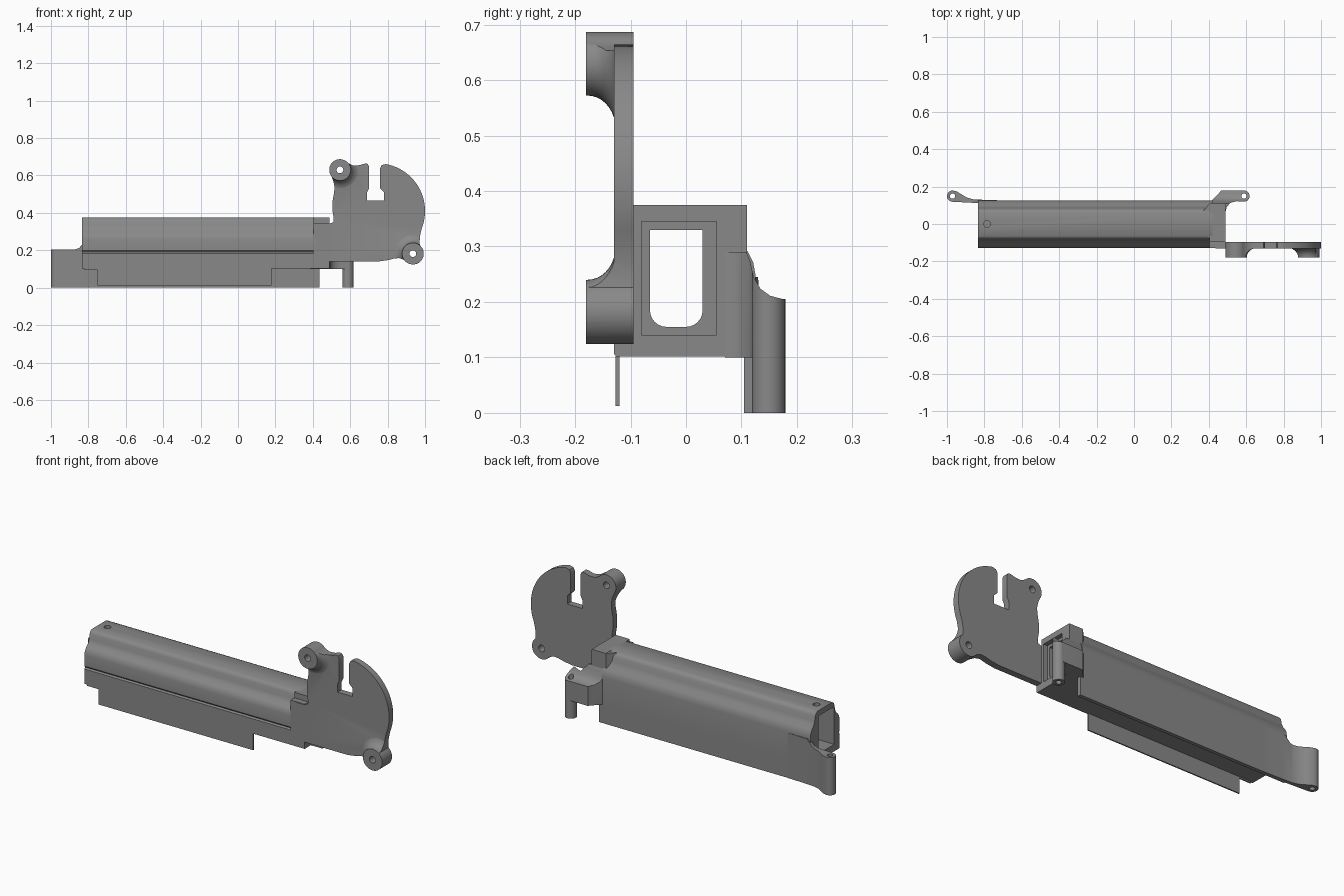
import bpy, bmesh, math
from math import radians, cos, sin

grey = bpy.data.materials.new("mid_grey")
grey.diffuse_color = (0.25, 0.25, 0.25, 1)


def finish(name, bm):
    bmesh.ops.recalc_face_normals(bm, faces=bm.faces)
    me = bpy.data.meshes.new(name)
    bm.to_mesh(me)
    bm.free()
    ob = bpy.data.objects.new(name, me)
    bpy.context.collection.objects.link(ob)
    me.materials.append(grey)
    return ob


def place(axis, a, b, t):
    return {"x": (t, a, b), "y": (a, t, b), "z": (a, b, t)}[axis]


def prism(name, pts, axis, lo, hi):
    """Extrude a closed outline along one axis."""
    bm = bmesh.new()
    r0, r1 = [[bm.verts.new(place(axis, a, b, t)) for a, b in pts] for t in (lo, hi)]
    n = len(pts)
    bm.faces.new(r0)
    bm.faces.new(r1)
    for i in range(n):
        j = (i + 1) % n
        bm.faces.new((r0[i], r0[j], r1[j], r1[i]))
    return finish(name, bm)


def arc(cx, cy, r, a0, a1, n=14):
    return [(cx + r * cos(radians(a0 + (a1 - a0) * i / n)),
             cy + r * sin(radians(a0 + (a1 - a0) * i / n))) for i in range(n + 1)]


def rect(a0, a1, b0, b1):
    return [(a0, b0), (a1, b0), (a1, b1), (a0, b1)]


def rod(name, cx, cy, r, axis, lo, hi):
    return prism(name, arc(cx, cy, r, 0, 360, 32)[:-1], axis, lo, hi)


def boolean(ob, other, op):
    bpy.context.view_layer.objects.active = ob
    m = ob.modifiers.new("bool", "BOOLEAN")
    m.operation, m.object, m.solver = op, other, "EXACT"
    bpy.ops.object.modifier_apply(modifier=m.name)
    bpy.data.objects.remove(other, do_unlink=True)


def flared_boss(cx, cz):
    """Round boss along y that flares out into the plate."""
    prof = [(0.058, -0.18)]
    prof += [(0.058 + 0.06 * (1 - cos(radians(a))), -0.177 + 0.05 * sin(radians(a)))
             for a in range(0, 91, 10)]
    prof.append((0.118, -0.11))
    bm = bmesh.new()
    n = 40
    rings = [[bm.verts.new((cx + r * cos(math.tau * i / n), y, cz + r * sin(math.tau * i / n)))
              for i in range(n)] for r, y in prof]
    bm.faces.new(rings[0])
    bm.faces.new(rings[-1])
    for p, q in zip(rings, rings[1:]):
        for i in range(n):
            j = (i + 1) % n
            bm.faces.new((p[i], p[j], q[j], q[i]))
    return finish("boss", bm)


# Long housing with rolled shoulders
section = [(-0.127, 0.102), (-0.127, 0.182), (-0.121, 0.19), (-0.127, 0.198), (-0.127, 0.26),
           (-0.122, 0.28), (-0.112, 0.295), (-0.095, 0.31), (-0.087, 0.33), (-0.082, 0.355),
           (-0.075, 0.369), (-0.065, 0.375), (0.06, 0.375), (0.073, 0.369), (0.082, 0.355),
           (0.087, 0.33), (0.097, 0.308), (0.112, 0.29), (0.121, 0.272), (0.125, 0.25),
           (0.125, 0.102)]
housing = prism("housing", section, "x", -0.835, 0.42)
boolean(housing, prism("cut", rect(-0.08, 0.055, 0.14, 0.345), "x", -0.9, 0.5), "DIFFERENCE")
boolean(housing, rod("cut", -0.785, 0, 0.018, "z", 0.3, 0.4), "DIFFERENCE")

# Square end collar with a ledge on the front and a rounded window
collar = prism("end_collar", [(-0.127, 0.102), (0.11, 0.102), (0.11, 0.375), (-0.095, 0.375),
                              (-0.095, 0.345), (-0.127, 0.345)], "x", 0.405, 0.49)
boolean(collar, prism("cut", rect(-0.08, 0.055, 0.14, 0.345), "x", 0.465, 0.52), "DIFFERENCE")
window = (arc(-0.035, 0.185, 0.03, 180, 270, 6) + arc(0, 0.185, 0.03, 270, 360, 6)
          + [(0.03, 0.33), (-0.065, 0.33)])
boolean(collar, prism("cut", window, "x", 0.35, 0.52), "DIFFERENCE")

# Chamfer from the shoulder to the collar corner at the back
prism("collar_chamfer", [(0.37, 0.07), (0.42, 0.07), (0.42, 0.11), (0.405, 0.11)],
      "z", 0.28, 0.374)

# Lower skirts
prism("front_skirt", [(-0.75, 0.012), (0.18, 0.012), (0.18, 0.11), (-0.82, 0.11),
                      (-0.82, 0.095), (-0.75, 0.095)], "y", -0.127, -0.12)
prism("back_skirt", rect(-0.835, 0.435, 0.0, 0.11), "y", 0.105, 0.125)

# Left hinge lug: curved web ending in a vertical barrel
web = (arc(-0.97, 0.149, 0.03, 75, 270, 18)
       + [(-0.84, 0.112), (-0.7, 0.112), (-0.7, 0.126), (-0.8, 0.129), (-0.86, 0.132),
          (-0.895, 0.142), (-0.925, 0.16), (-0.945, 0.173)])
lug = prism("left_lug", web, "z", 0, 0.3)
top = ([(-1.1, -0.1), (-0.6, -0.1), (-0.6, 0.2), (-0.7, 0.245), (-0.82, 0.245)]
       + [(-0.835, 0.228), (-0.85, 0.212), (-0.87, 0.205), (-1.1, 0.205)])
boolean(lug, prism("cut", top, "y", 0, 0.3), "INTERSECT")
boolean(lug, rod("cut", -0.97, 0.149, 0.014, "z", -0.1, 0.4), "DIFFERENCE")

# Right hinge arm, blended up into the collar
plan = ([(0.38, 0.06), (0.49, 0.06), (0.495, 0.09), (0.515, 0.113), (0.55, 0.122)]
        + arc(0.588, 0.149, 0.03, -90, 90, 14) + [(0.465, 0.179), (0.455, 0.165), (0.405, 0.115)])
arm = prism("right_arm", plan, "z", 0.0, 0.4)
blend = [(0.0, 0.1), (0.25, 0.1), (0.25, 0.205), (0.175, 0.205), (0.152, 0.211), (0.134, 0.224),
         (0.122, 0.245), (0.116, 0.272), (0.109, 0.29), (0.0, 0.29)]
boolean(arm, prism("cut", blend, "x", 0.3, 0.7), "INTERSECT")
boolean(arm, prism("cut", rect(0.0, 0.07, 0.0, 0.4), "x", 0.3, 0.7), "DIFFERENCE")
post = rod("right_post", 0.588, 0.149, 0.03, "z", 0, 0.204)
for part in (arm, post):
    boolean(part, rod("cut", 0.588, 0.149, 0.014, "z", -0.1, 0.4), "DIFFERENCE")

# Side plate: slab and bosses trimmed to the curved outline
outline = ([(0.435, 0.105), (0.49, 0.105), (0.49, 0.14), (0.75, 0.14), (0.8, 0.147),
            (0.835, 0.156), (0.862, 0.158)]
           + arc(0.935, 0.182, 0.058, -145, 50, 20) + [(0.971, 0.245), (0.973, 0.275)]
           + arc(0.745, 0.41, 0.255, -22, 80, 24)
           + [(0.768, 0.655), (0.76, 0.64), (0.76, 0.53), (0.78, 0.51), (0.78, 0.465),
              (0.69, 0.465), (0.69, 0.51), (0.70, 0.53), (0.70, 0.65), (0.693, 0.662),
              (0.68, 0.664), (0.65, 0.655), (0.615, 0.653)]
           + arc(0.545, 0.63, 0.057, 40, 215, 20)
           + [(0.51, 0.57), (0.516, 0.54), (0.514, 0.51), (0.505, 0.46), (0.505, 0.41),
              (0.512, 0.37), (0.51, 0.35), (0.49, 0.343), (0.435, 0.343)])
bosses = [(0.545, 0.63), (0.935, 0.182)]
plate = prism("side_plate", rect(0.3, 1.2, 0.0, 0.8), "y", -0.13, -0.095)
for x, z in bosses:
    boolean(plate, flared_boss(x, z), "UNION")
boolean(plate, prism("cut", outline, "y", -0.25, 0.0), "INTERSECT")
for x, z in bosses:
    boolean(plate, rod("cut", x, z, 0.018, "y", -0.3, 0.1), "DIFFERENCE")

# Smooth curved walls, keep hard edges
bpy.ops.object.select_all(action="DESELECT")
for ob in bpy.context.scene.objects:
    ob.select_set(True)
    bpy.context.view_layer.objects.active = ob
bpy.ops.object.shade_smooth_by_angle(angle=radians(35))
